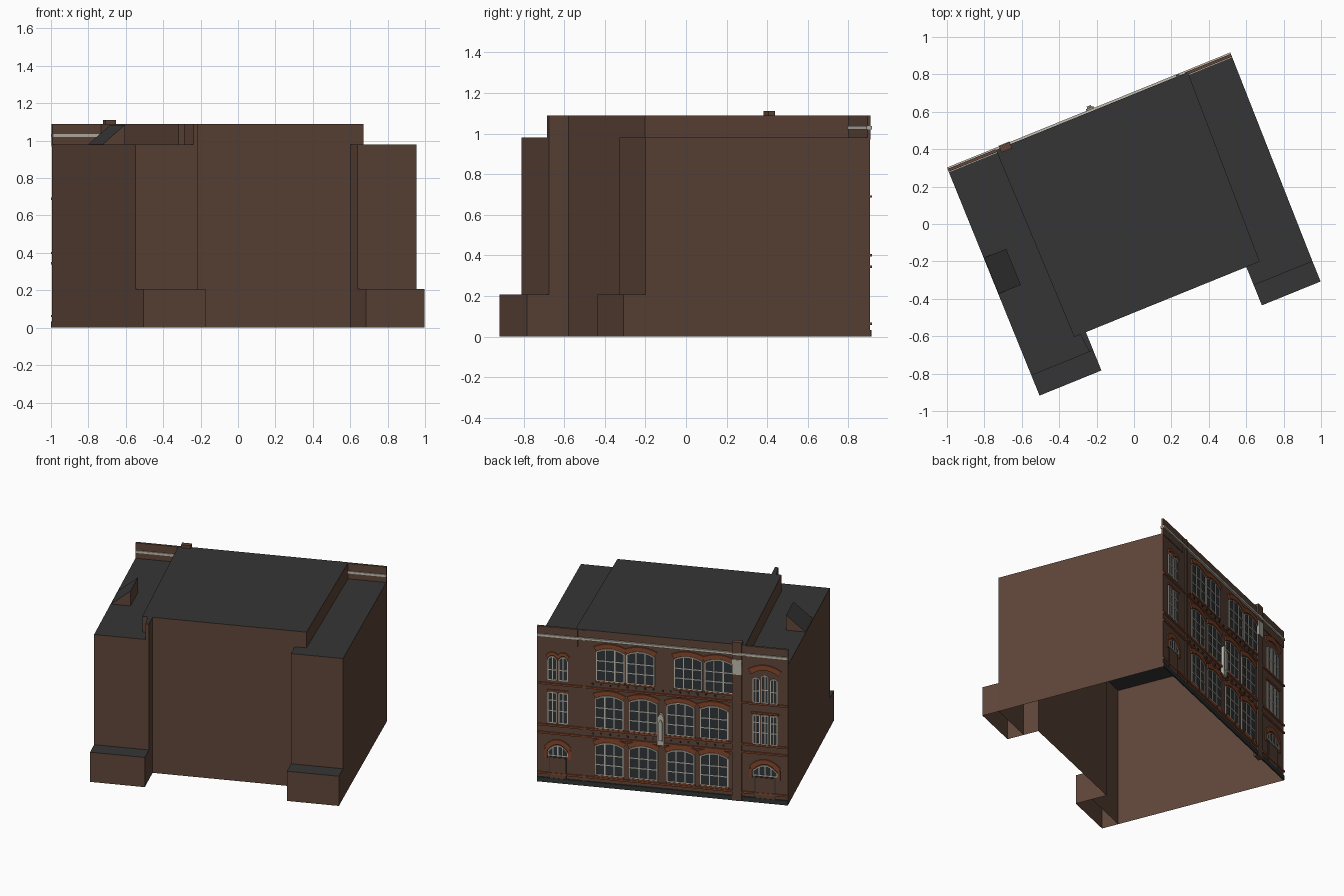
import bpy, bmesh
from math import atan2, cos, sin
from mathutils import Vector

cube = bpy.data.objects.get("Cube")
if cube:
    bpy.data.objects.remove(cube, do_unlink=True)


def material(name, rgb):
    m = bpy.data.materials.new(name)
    m.use_nodes = True
    m.diffuse_color = (*rgb, 1)
    bsdf = m.node_tree.nodes["Principled BSDF"]
    bsdf.inputs["Base Color"].default_value = (*rgb, 1)
    bsdf.inputs["Roughness"].default_value = 0.9
    return m


BRICK = material("brown brick", (0.115, 0.06, 0.041))
ROOF = material("roof felt", (0.036, 0.036, 0.036))
TERRA = material("orange terracotta", (0.24, 0.062, 0.025))
STONE = material("pale stone", (0.52, 0.49, 0.42))
GLASS = material("dark glass", (0.03, 0.036, 0.04))
PLINTH = material("plinth grey", (0.032, 0.034, 0.034))

# Building frame: s runs along the street wall, d goes inward from it
ANGLE = atan2(0.615, 1.515)
U = Vector((cos(ANGLE), sin(ANGLE), 0))
V = Vector((sin(ANGLE), -cos(ANGLE), 0))
ORIGIN = Vector((-1, 0.302, 0))
LENGTH, FACE = 1.635, 0.012


def at(s, d, z):
    return ORIGIN + U * s + V * d + Vector((0, 0, z))


def finish(name, bm, *mats):
    mesh = bpy.data.meshes.new(name)
    bm.to_mesh(mesh)
    bm.free()
    for m in mats:
        mesh.materials.append(m)
    ob = bpy.data.objects.new(name, mesh)
    bpy.context.collection.objects.link(ob)


def shell(name, plan, z0, z1, top=True, sides=True):
    """Open-bottomed walls over a plan, with an optional felt roof."""
    area = sum(a[0] * b[1] - b[0] * a[1] for a, b in zip(plan, plan[1:] + plan[:1]))
    if area > 0:                      # the building frame is mirrored
        plan = plan[::-1]
    bm = bmesh.new()
    hi = [bm.verts.new(at(s, d, z1)) for s, d in plan]
    if sides:
        lo = [bm.verts.new(at(s, d, z0)) for s, d in plan]
        for i in range(len(plan)):
            j = (i + 1) % len(plan)
            bm.faces.new((lo[i], lo[j], hi[j], hi[i]))
    if top:
        bm.faces.new(hi).material_index = 1
    finish(name, bm, BRICK, ROOF)


parts = {}


def slab(name, mat, outline, d0, d1):
    """Upright plate with an (s, z) outline, gathered into the named part."""
    bm = parts.setdefault(name, (bmesh.new(), mat))[0]
    a = [bm.verts.new(at(s, d0, z)) for s, z in outline]
    b = [bm.verts.new(at(s, d1, z)) for s, z in outline]
    bm.faces.new(a)
    bm.faces.new(b[::-1])
    for i in range(len(a)):
        j = (i + 1) % len(a)
        bm.faces.new((a[i], b[i], b[j], a[j]))


def box(name, mat, s0, s1, z0, z1, d0, d1=FACE):
    slab(name, mat, [(s0, z0), (s1, z0), (s1, z1), (s0, z1)], d0, d1)


def arc(s, half, z, rise, n=8):
    ts = [2 * i / n - 1 for i in range(n + 1)]
    return [(s + half * t, z + rise * (1 - t * t)) for t in ts]


def arch(s, half, z, rise, thick, name="window_arches"):
    inner = arc(s, half, z, rise)
    outer = arc(s, half + thick * 0.5, z + thick, rise)
    slab(name, TERRA, inner + outer[::-1], 0.003, FACE)


def window(s, half, z0, z1, cols, rows, rise):
    slab("window_glass", GLASS, [(s - half, z0)] + arc(s, half, z1, rise) + [(s + half, z0)], 0.009, FACE)
    bar = 0.0035
    for i in range(cols + 1):
        c = s - half + 2 * half * i / cols
        top = z1 + rise * (1 - ((c - s) / half) ** 2)
        box("window_frames", STONE, c - bar, c + bar, z0, top, 0.006)
    for f in rows:
        z = z0 + (z1 - z0) * f
        box("window_frames", STONE, s - half, s + half, z - bar, z + bar, 0.006)
    low, high = arc(s, half, z1 - bar, rise), arc(s, half, z1 + bar, rise)
    slab("window_frames", STONE, low + high[::-1], 0.006, FACE)


# Main walls, raised centre and the roofs of the two wings
BACK, WING, A_IN, B_IN, B_OUT = 1.095, 1.2, 0.357, 1.283, 1.622
shell("outer_walls", [(0, FACE), (LENGTH, FACE), (B_OUT, WING), (B_IN, WING), (B_IN, BACK),
                      (A_IN, BACK), (A_IN, WING), (0, WING)], 0, 0.98, top=False)
shell("raised_centre", [(0.278, FACE), (1.385, FACE), (1.36, BACK), (0.29, BACK)], 0.98, 1.09)
shell("wing_roof_right", [(0, FACE), (0.278, FACE), (0.29, BACK), (A_IN, BACK), (A_IN, WING), (0, WING)],
      0, 0.98, sides=False)
shell("wing_roof_left", [(1.385, FACE), (LENGTH, FACE), (B_OUT, WING), (B_IN, WING), (B_IN, BACK), (1.36, BACK)],
      0, 0.98, sides=False)
shell("stair_upstand", [(0.325, BACK), (A_IN, BACK), (A_IN, WING), (0.335, WING)], 0.98, 1.09)

# Low annexes behind each wing
for name, s0, s1 in (("low_annex_right", 0, A_IN), ("low_annex_left", B_IN, B_OUT)):
    shell(name, [(s0, WING), (s1, WING), (s1, 1.316), (s0, 1.316)], 0, 0.208)

# Wedge-shaped roof hatch
bm = bmesh.new()
near, far = [[bm.verts.new(at(s, d, z)) for s, z in ((0.003, 0.98), (0.13, 0.98), (0.13, 1.085))]
             for d in (0.522, 0.73)]
bm.faces.new(near)
bm.faces.new(far[::-1])
for i, j in ((0, 1), (1, 2), (2, 0)):
    bm.faces.new((near[j], near[i], far[i], far[j])).material_index = int(i == 2)
bmesh.ops.recalc_face_normals(bm, faces=bm.faces)
finish("roof_hatch", bm, BRICK, ROOF)

# Parapets, stone cornice, plinth and string courses
for s0, s1 in ((0, 0.278), (1.37, LENGTH)):
    box("wing_parapets", BRICK, s0, s1, 0.97, 1.088, 0.008, 0.024)
    box("cornice", STONE, s0, s1, 1.02, 1.036, 0, 0.03)
box("cornice", STONE, 0.278, 1.37, 1.02, 1.036, 0)
box("plinth", PLINTH, 0, LENGTH, 0, 0.032, 0.003)
for z in (0.063, 0.345, 0.4, 0.69):
    box("string_courses", TERRA, 0, LENGTH, z - 0.006, z + 0.006, 0.002)
for z in (0.37, 0.715):
    for i in range(16):
        s = 0.42 + i * 0.057
        box("vent_dots", PLINTH, s - 0.006, s + 0.006, z - 0.006, z + 0.006, 0.007)

# Brick pier with stone panel, corner strip and carved stone plaque
box("tall_pier", BRICK, 0.3, 0.362, 0, 1.11, 0, 0.035)
box("pier_panel", STONE, 0.3, 0.362, 0.885, 0.99, -0.004)
box("corner_strip", BRICK, 1.32, 1.337, 0.03, 1.088, 0.004)
slab("carved_plaque", STONE, [(0.805, 0.34), (0.848, 0.34)] + arc(0.8265, 0.0215, 0.53, 0.03)[::-1], -0.01, FACE)
slab("carved_plaque", STONE, arc(0.8265, 0.012, 0.37, 0.01) + arc(0.8265, 0.012, 0.5, 0.02)[::-1], -0.02, -0.01)

# Large centre windows, three storeys
CENTRES = (0.481, 0.7, 0.942, 1.164)
TOP_CENTRES = (0.451, 0.651, 0.961, 1.158)
for centres, z0, z1 in ((CENTRES, 0.085, 0.285), (CENTRES, 0.415, 0.615), (TOP_CENTRES, 0.745, 0.945)):
    for s in centres:
        window(s, 0.089, z0, z1, 3, (0, 0.36, 0.7), 0.024)
        arch(s, 0.092, z1 + 0.006, 0.026, 0.03)
        box("window_sills", TERRA, s - 0.095, s + 0.095, z0 - 0.014, z0 - 0.003, 0.003)

# Right bay: triple lights
for ds in (-0.057, 0, 0.057):
    window(0.15 + ds, 0.021, 0.7, 0.86 + 0.02 * (ds == 0), 2, (0, 0.5), 0.01)
    window(0.15 + ds, 0.021, 0.41, 0.61, 2, (0, 0.4, 0.75, 1), 0)
arch(0.15, 0.09, 0.895, 0.035, 0.035)
box("window_sills", TERRA, 0.06, 0.24, 0.62, 0.632, 0.003)

# Left bay: paired lights
for s in (1.465, 1.535):
    window(s, 0.028, 0.72, 0.86, 2, (0, 0.5), 0.022)
    arch(s, 0.03, 0.868, 0.025, 0.022)
    window(s, 0.028, 0.42, 0.63, 2, (0, 0.4, 0.75, 1), 0)
box("window_sills", TERRA, 1.43, 1.57, 0.637, 0.649, 0.003)

# Arched doorways with fanlights
for s, half in ((0.15, 0.078), (1.5, 0.064)):
    box("doors", BRICK, s - half * 0.8, s + half * 0.8, 0.03, 0.175, 0.005)
    box("door_frames", PLINTH, s - half * 0.86, s + half * 0.86, 0.03, 0.181, 0.008)
    window(s, half, 0.19, 0.215, 4, (0,), 0.045)
    arch(s, half + 0.006, 0.222, 0.05, 0.032, "door_arches")
    for side in (-1, 1):
        c = s + side * (half + 0.013)
        box("door_arches", TERRA, c - 0.009, c + 0.009, 0.17, 0.235, 0.004)

for name, (bm, mat) in parts.items():
    bmesh.ops.recalc_face_normals(bm, faces=bm.faces)
    finish(name, bm, mat)
